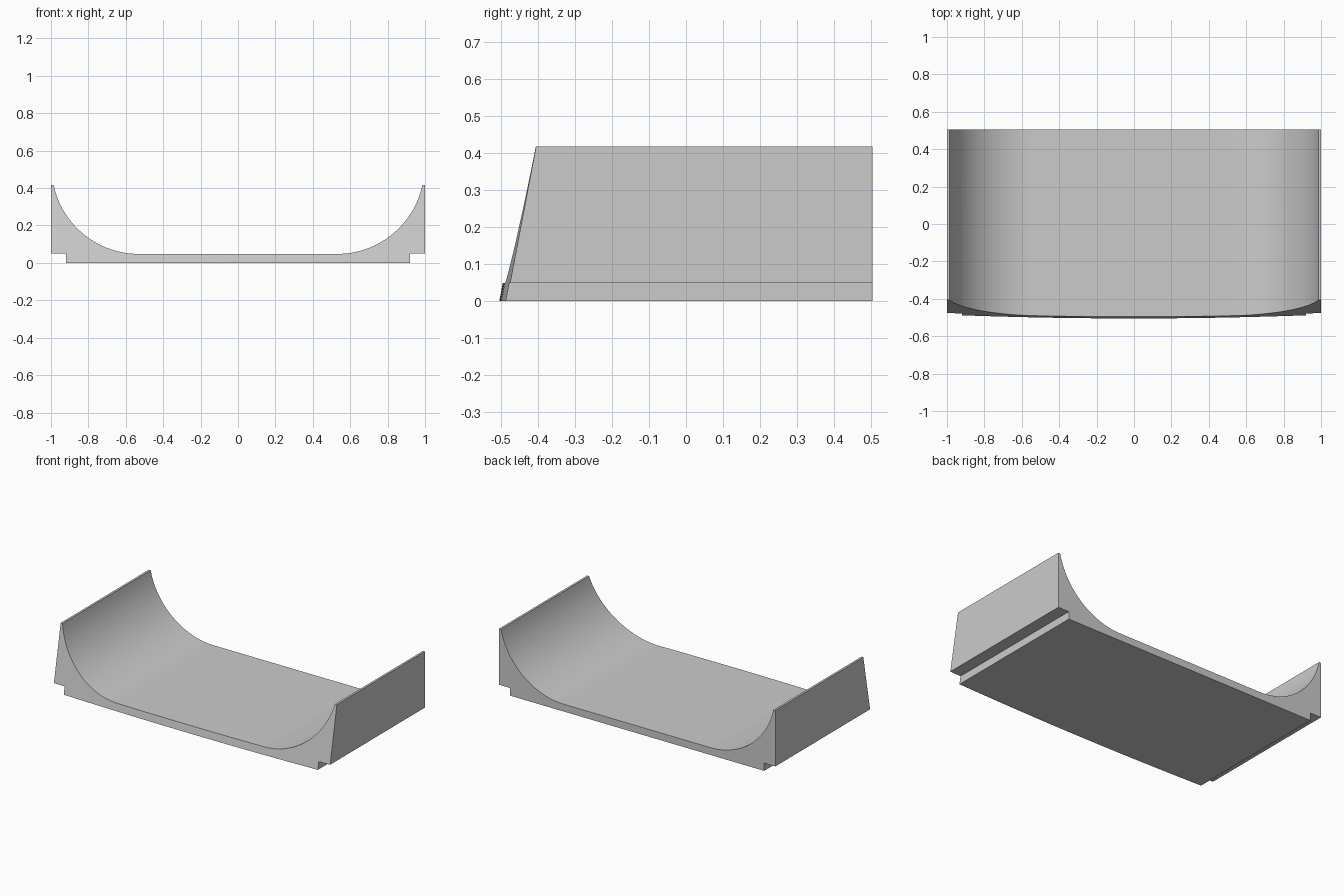
import bpy
import bmesh
from math import asin, sin, cos

if "Cube" in bpy.data.objects:
    bpy.data.objects.remove(bpy.data.objects["Cube"])

BACK = 0.505
FLOOR, TOP = 0.048, 0.417          # deck height, lip height
BEND, LIP, EDGE = 0.53, 0.986, 1.0   # where the curve starts, ends, outer wall
STEP_X, STEP_Z = 0.92, 0.05        # rebate under each side

grey = bpy.data.materials.new("plain grey")
grey.use_nodes = True
colour = (0.6, 0.6, 0.6, 1)
grey.diffuse_color = colour
grey.node_tree.nodes["Principled BSDF"].inputs["Base Color"].default_value = colour

run, rise = LIP - BEND, TOP - FLOOR
radius = (run ** 2 + rise ** 2) / (2 * rise)
sweep = asin(run / radius)


def curve_z(x):
    return FLOOR + radius - (radius ** 2 - (x - BEND) ** 2) ** 0.5


def front_y(x, z):
    # Gently bowed front that leans back with height
    return -BACK + 0.19 * z + 0.02 * x * x


def make_part(name, columns, wall=False):
    """Skin a row of (x, top, bottom) columns from front to back."""
    bm = bmesh.new()
    rows = []
    for x, top, bottom in columns:
        rows.append([bm.verts.new(p) for p in (
            (x, front_y(x, top), top), (x, BACK, top),
            (x, BACK, bottom), (x, front_y(x, bottom), bottom))])
    for a, b in zip(rows, rows[1:]):
        for i in range(4):
            j = (i + 1) % 4
            bm.faces.new((a[i], a[j], b[j], b[i]))
    if wall:
        bm.faces.new(rows[-1])
    bmesh.ops.remove_doubles(bm, verts=bm.verts, dist=1e-5)
    bmesh.ops.dissolve_degenerate(bm, edges=bm.edges, dist=1e-5)
    bmesh.ops.recalc_face_normals(bm, faces=bm.faces)
    # Open parts: make the underside look down
    bottom_face = min(bm.faces, key=lambda f: f.calc_center_median().z)
    if bottom_face.normal.z > 0:
        bmesh.ops.reverse_faces(bm, faces=bm.faces)
    mesh = bpy.data.meshes.new(name)
    bm.to_mesh(mesh)
    bm.free()
    mesh.materials.append(grey)
    obj = bpy.data.objects.new(name, mesh)
    bpy.context.collection.objects.link(obj)
    bpy.ops.object.select_all(action="DESELECT")
    bpy.context.view_layer.objects.active = obj
    obj.select_set(True)
    bpy.ops.object.shade_smooth_by_angle(angle=0.5)


# Flat deck between the ramps
make_part("deck", [(BEND * i / 6, FLOOR, 0) for i in range(-6, 7)])

# Curved ramps, with a rebate below and a flat lip on top
arc = []
for i in range(33):
    a = sweep * i / 32
    arc.append((BEND + radius * sin(a), FLOOR + radius * (1 - cos(a))))
step_top = curve_z(STEP_X)
inner = [(x, z, 0) for x, z in arc if x < STEP_X - 0.002]
outer = [(x, z, STEP_Z) for x, z in arc if x > STEP_X + 0.002]
ramp = inner + [(STEP_X, step_top, 0), (STEP_X, step_top, STEP_Z)]
ramp += outer + [(EDGE, TOP, STEP_Z)]
for name, side in (("left_ramp", 1), ("right_ramp", -1)):
    make_part(name, [(side * x, t, b) for x, t, b in ramp], wall=True)
